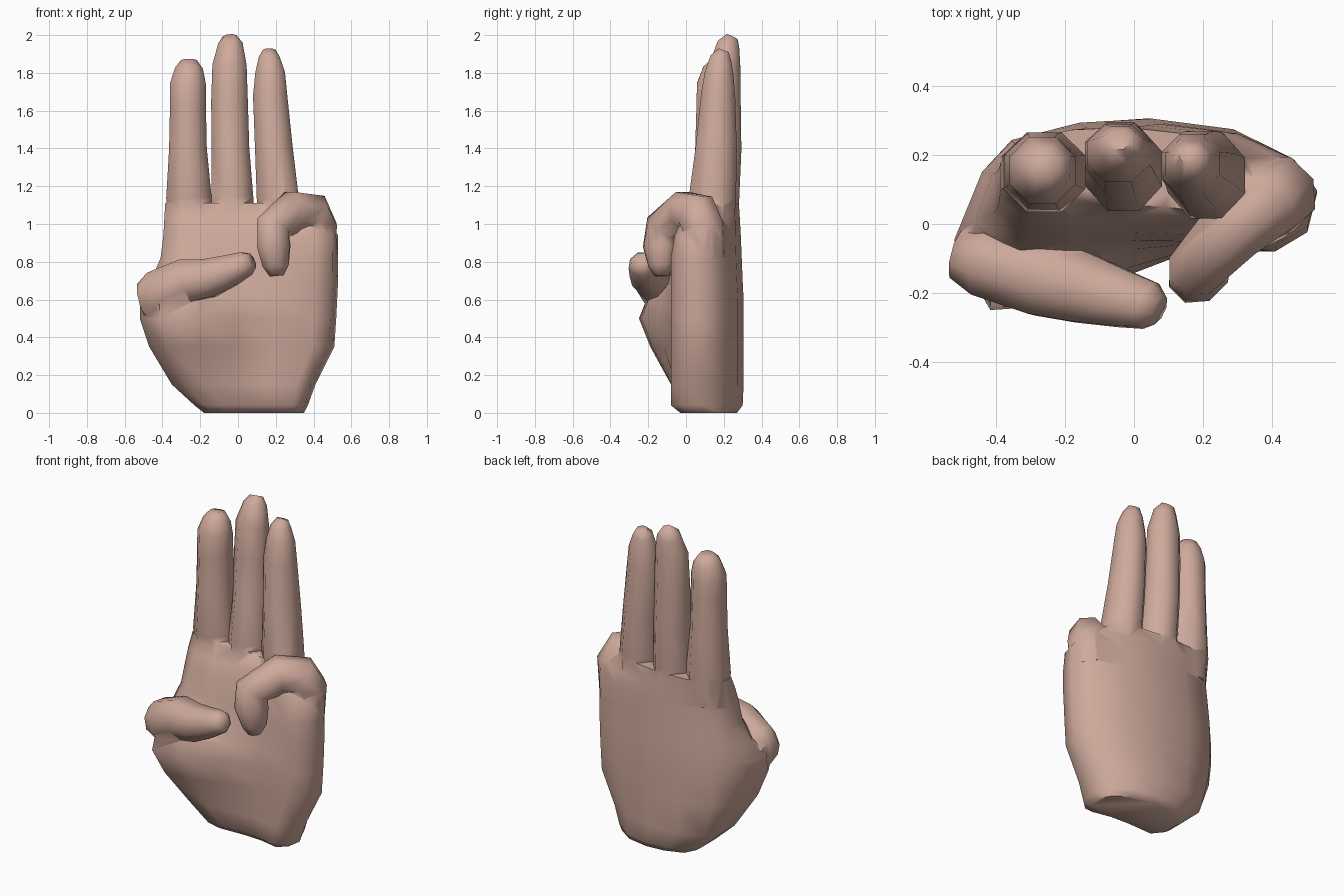
import bpy, bmesh, math
from mathutils import Vector

skin = bpy.data.materials.new("skin")
skin.diffuse_color = (0.62, 0.40, 0.33, 1)


def loft(name, rings):
    """Skin a list of equal-length rings and cap both ends."""
    bm = bmesh.new()
    vs = [[bm.verts.new(p) for p in r] for r in rings]
    n = len(vs[0])
    for a, b in zip(vs, vs[1:]):
        for i in range(n):
            j = (i + 1) % n
            bm.faces.new((a[i], a[j], b[j], b[i]))
    bm.faces.new(vs[0])
    bm.faces.new(vs[-1])
    bmesh.ops.recalc_face_normals(bm, faces=bm.faces)
    me = bpy.data.meshes.new(name)
    bm.to_mesh(me)
    bm.free()
    me.materials.append(skin)
    ob = bpy.data.objects.new(name, me)
    bpy.context.collection.objects.link(ob)
    return ob


def tube(name, path, ref, n=8):
    """Path entries: x, y, z, radius across, radius along ref."""
    pts = [Vector(p[:3]) for p in path]
    rings = []
    for i, p in enumerate(path):
        t = Vector((0, 0, 0))
        if i > 0:
            t += (pts[i] - pts[i - 1]).normalized()
        if i < len(pts) - 1:
            t += (pts[i + 1] - pts[i]).normalized()
        t.normalize()
        u = t.cross(Vector(ref)).normalized()
        v = u.cross(t)
        rings.append([pts[i] + u * p[3] * math.cos(a) + v * p[4] * math.sin(a)
                      for a in (2 * math.pi * (k + .5) / n for k in range(n))])
    return loft(name, rings)


# Palm outline: u, v, share of thumb-mound bulge, share of sideways flare
outline = [(0, .3, .5, 1), (0, .6, 0, .2), (.07, .84, 0, 0), (.28, .97, 0, 0), (.5, 1, 0, 0),
           (.75, .92, 0, 0), (.93, .7, 0, 0), (1, .45, 0, 0), (.97, .15, 0, 0), (.87, 0, 0, 0),
           (.65, .08, .1, 0), (.42, .1, .55, 0), (.25, .09, .95, .3), (.1, .08, 1, .9)]
# z, x left, x right, y front, y back, bulge, flare
levels = [(0, -.18, .35, -.03, .27, 0, 0), (.04, -.23, .37, -.08, .30, 0, 0),
          (.15, -.35, .41, -.08, .305, .03, 0), (.35, -.41, .51, -.08, .305, .14, .06),
          (.5, -.42, .52, -.08, .305, .20, .10), (.6, -.42, .525, -.08, .305, .16, .10),
          (.7, -.42, .53, -.08, .30, .06, .04), (.82, -.41, .53, -.08, .295, .01, 0),
          (.94, -.395, .53, -.06, .29, 0, 0), (1.03, -.39, .47, -.02, .285, 0, 0),
          (1.11, -.385, .34, .03, .28, 0, 0)]
palm = loft("hand", [[(l + u * (r - l) - s * fl, f + v * (b - f) - w * bu, z)
                      for u, v, w, s in outline] for z, l, r, f, b, bu, fl in levels])

# Straight fingers
index = tube("index_finger", [
    (-.25, .16, .95, .12, .10), (-.26, .15, 1.14, .13, .125), (-.265, .155, 1.4, .108, .115),
    (-.265, .155, 1.62, .103, .108), (-.265, .155, 1.74, .103, .105),
    (-.26, .165, 1.82, .08, .08), (-.26, .175, 1.865, .045, .045)], (0, 1, 0))
middle = tube("middle_finger", [
    (-.03, .16, .95, .12, .11), (-.03, .16, 1.14, .12, .132), (-.04, .19, 1.4, .108, .112),
    (-.045, .20, 1.65, .105, .097), (-.045, .205, 1.84, .098, .09),
    (-.04, .225, 1.95, .07, .065), (-.045, .245, 1.99, .04, .035)], (0, 1, 0))
ring = tube("ring_finger", [
    (.215, .15, .95, .12, .11), (.21, .14, 1.14, .12, .135), (.19, .16, 1.4, .108, .118),
    (.17, .17, 1.68, .098, .098), (.17, .175, 1.80, .085, .082),
    (.165, .185, 1.88, .06, .06), (.165, .20, 1.92, .035, .03)], (0, 1, 0))

# Curled little finger
little = tube("little_finger", [
    (.41, .11, .82, .09, .11), (.415, .09, .98, .115, .12), (.385, .06, 1.05, .125, .115),
    (.29, -.01, 1.065, .115, .105), (.185, -.125, .98, .105, .085),
    (.19, -.14, .88, .10, .085), (.20, -.13, .78, .075, .075),
    (.205, -.13, .725, .04, .04)], (.7, -.7, 0))

# Folded thumb
thumb = tube("thumb", [
    (-.51, -.09, .60, .075, .09), (-.43, -.11, .62, .11, .14), (-.27, -.15, .70, .125, .125),
    (-.15, -.185, .715, .11, .11), (-.04, -.215, .755, .09, .09),
    (.04, -.235, .79, .075, .07), (.072, -.25, .805, .045, .045)], (0, 0, 1))

# Weld all parts into one skin
for part in (index, middle, ring, little, thumb):
    m = palm.modifiers.new(part.name, 'BOOLEAN')
    m.operation = 'UNION'
    m.solver = 'EXACT'
    m.object = part
    bpy.context.view_layer.objects.active = palm
    bpy.ops.object.modifier_apply(modifier=m.name)
    bpy.data.objects.remove(part)

bpy.ops.object.select_all(action='DESELECT')
palm.select_set(True)
bpy.context.view_layer.objects.active = palm
bpy.ops.object.shade_smooth_by_angle(angle=math.radians(62))
